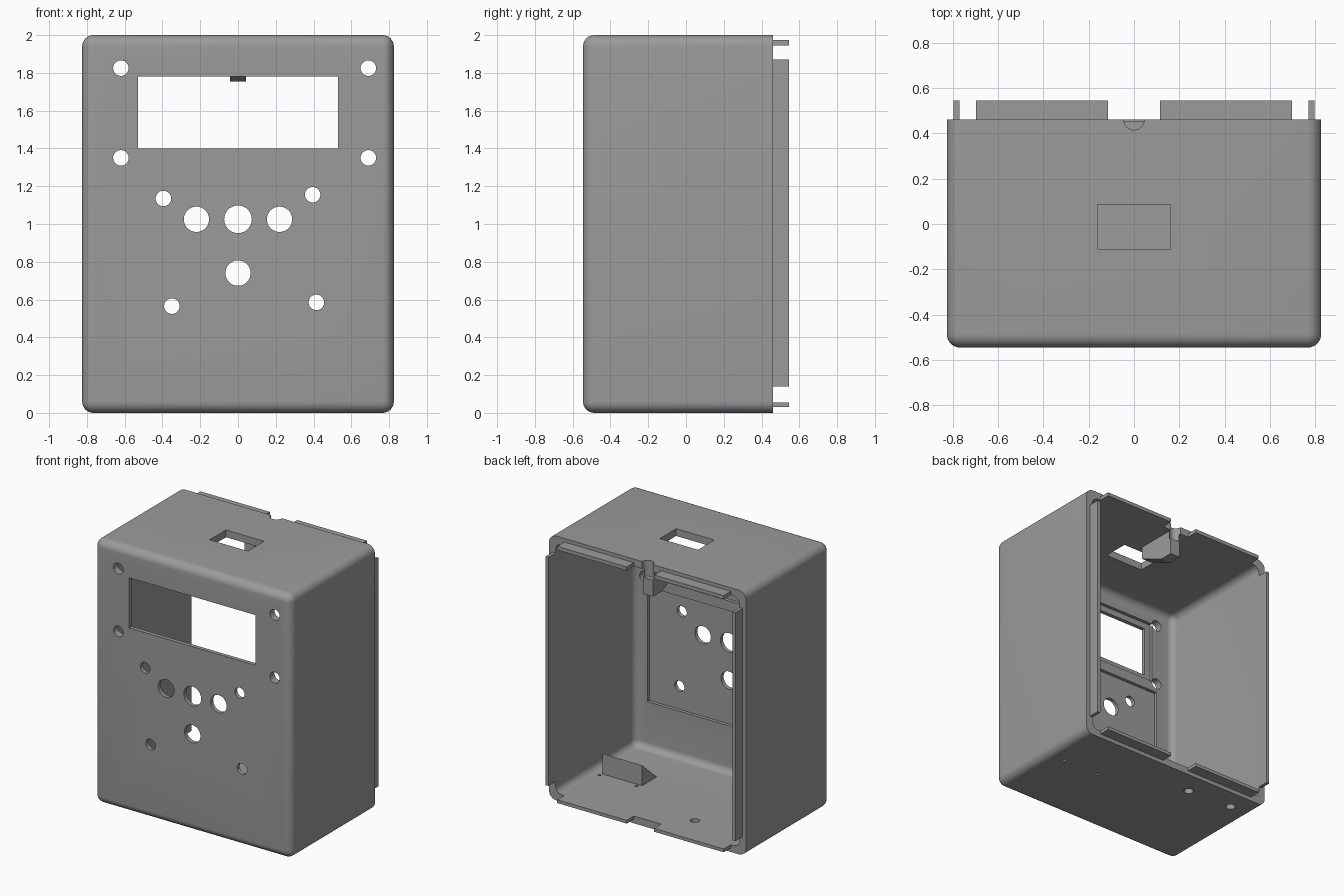
import bpy, bmesh, math
from mathutils import Matrix, Vector

if "Cube" in bpy.data.objects:
    bpy.data.objects.remove(bpy.data.objects["Cube"])

grey = bpy.data.materials.new("mid grey")
grey.diffuse_color = (0.33, 0.33, 0.33, 1)
grey.use_nodes = True
grey.node_tree.nodes["Principled BSDF"].inputs["Base Color"].default_value = grey.diffuse_color

X, Y0, Y1, Z = 0.825, -0.545, 0.46, 2.0   # outer half width, front, back rim, height
WALL = 0.055


def make(name, bm):
    bmesh.ops.recalc_face_normals(bm, faces=bm.faces[:])
    me = bpy.data.meshes.new(name)
    bm.to_mesh(me)
    bm.free()
    ob = bpy.data.objects.new(name, me)
    bpy.context.collection.objects.link(ob)
    me.materials.append(grey)
    return ob


def box(name, lo, hi, radius=0):
    """Box from corner to corner; a radius rounds every edge off the back face."""
    bm = bmesh.new()
    bmesh.ops.create_cube(bm, size=1)
    lo, hi = Vector(lo), Vector(hi)
    for v in bm.verts:
        v.co = Vector([(lo[i] + hi[i]) / 2 + v.co[i] * (hi[i] - lo[i]) for i in range(3)])
    if radius:
        edges = [e for e in bm.edges if min(v.co.y for v in e.verts) < hi.y - 1e-4]
        bmesh.ops.bevel(bm, geom=edges, offset=radius, segments=8, profile=0.5,
                        affect='EDGES', clamp_overlap=True)
    return make(name, bm)


def cylinder(name, centre, radius, depth, axis):
    bm = bmesh.new()
    rot = Matrix.Rotation(math.pi / 2, 4, 'X') if axis == 'Y' else Matrix()
    bmesh.ops.create_cone(bm, cap_ends=True, segments=40, radius1=radius, radius2=radius,
                          depth=depth, matrix=Matrix.Translation(centre) @ rot)
    return make(name, bm)


def prism(name, profile, x0, x1):
    """Extrude a (y, z) profile along x."""
    bm = bmesh.new()
    face = bm.faces.new([bm.verts.new((x0, y, z)) for y, z in profile])
    ext = bmesh.ops.extrude_face_region(bm, geom=[face])
    verts = [g for g in ext["geom"] if isinstance(g, bmesh.types.BMVert)]
    bmesh.ops.translate(bm, verts=verts, vec=(x1 - x0, 0, 0))
    return make(name, bm)


def cut(target, cutters):
    for c in cutters:
        m = target.modifiers.new("cut", 'BOOLEAN')
        m.operation, m.solver, m.object = 'DIFFERENCE', 'EXACT', c
    dg = bpy.context.evaluated_depsgraph_get()
    new = bpy.data.meshes.new_from_object(target.evaluated_get(dg))
    target.modifiers.clear()
    target.data = new


# Hollow shell, open at the back
shell = box("enclosure_shell", (-X, Y0, 0), (X, Y1, Z), 0.06)
inner = X - WALL
cutters = [box("cavity", (-inner, Y0 + WALL, WALL), (inner, 0.7, Z - WALL), 0.05)]

# Thinned panels behind the display and the buttons
back_y = Y0 + 0.03
cutters.append(box("display_recess", (-0.58, back_y, 1.355), (0.58, -0.4, 1.825)))
cutters.append(box("button_recess", (-0.62, back_y, 0.41), (0.667, -0.4, 1.28)))

# Display window and top opening
cutters.append(box("display_window", (-0.53, -0.7, 1.40), (0.53, -0.4, 1.78)))
cutters.append(box("top_opening", (-0.16, -0.11, 1.8), (0.16, 0.085, 2.1)))

# Front holes: x, z, radius
front = [(-0.62, 1.825, 0.041), (0.69, 1.825, 0.041), (-0.62, 1.35, 0.041), (0.69, 1.35, 0.041),
         (-0.395, 1.135, 0.041), (0.395, 1.155, 0.041), (-0.35, 0.565, 0.041), (0.415, 0.585, 0.041),
         (-0.22, 1.025, 0.067), (0.0, 1.025, 0.073), (0.22, 1.025, 0.067), (0.0, 0.74, 0.067)]
for x, z, r in front:
    cutters.append(cylinder("front_hole", (x, -0.5, z), r, 0.3, 'Y'))

# Floor holes: x, y, radius
for x, y, r in [(0.69, 0.05, 0.012), (0.38, 0.05, 0.012), (-0.27, 0.28, 0.033), (-0.64, 0.30, 0.033)]:
    cutters.append(cylinder("floor_hole", (x, y, 0), r, 0.3, 'Z'))

# Cable notch in the top rim
notch = cylinder("cable_notch", (0, Y1, 1.99), 0.045, 0.22, 'Z')
cut(shell, cutters + [notch])

# Hanging catch under the notch and ramp on the floor
catch = prism("top_catch", [(0.455, 1.95), (0.455, 1.755), (0.35, 1.755), (0.14, 1.85), (0.14, 1.95)],
              -0.042, 0.042)
cut(catch, [notch])
ramp = prism("floor_ramp", [(0.025, 0.05), (0.025, 0.21), (-0.155, 0.05)], 0.35, 0.68)

for c in cutters + [notch]:
    bpy.data.objects.remove(c)

# Locating lips around the rim
LIP = 0.545
for s, side in ((-1, "left"), (1, "right")):
    a, b = sorted((s * 0.77, s * 0.795))
    box(side + "_lip", (a, Y1 - 0.005, 0.14), (b, LIP, 1.87))
    a, b = sorted((s * 0.115, s * 0.697))
    box(side + "_top_lip", (a, Y1 - 0.005, 1.945), (b, LIP, 1.973))
    box(side + "_bottom_lip", (a, Y1 - 0.005, 0.03), (b, LIP, 0.055))

# Smooth the rounded edges, keep the corners sharp
for ob in bpy.data.objects:
    ob.select_set(ob == shell)
bpy.context.view_layer.objects.active = shell
bpy.ops.object.shade_smooth_by_angle(angle=math.radians(30))
